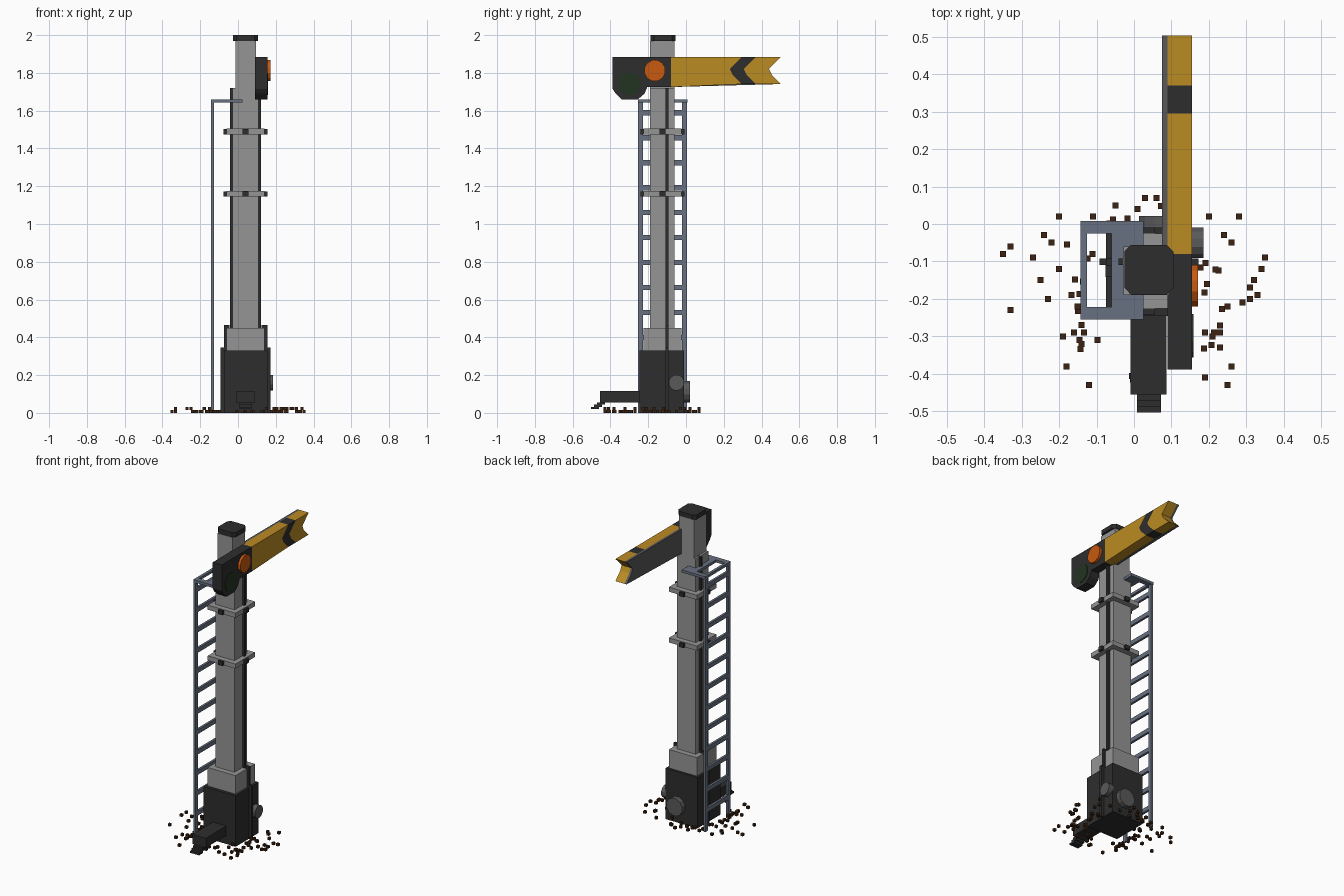
import bpy, bmesh, math, random
from mathutils import Matrix, Vector

if "Cube" in bpy.data.objects:
    bpy.data.objects.remove(bpy.data.objects["Cube"], do_unlink=True)


def material(name, rgb):
    m = bpy.data.materials.new(name)
    m.use_nodes = True
    m.diffuse_color = (*rgb, 1)
    bsdf = next(n for n in m.node_tree.nodes if n.type == 'BSDF_PRINCIPLED')
    bsdf.inputs["Base Color"].default_value = (*rgb, 1)
    bsdf.inputs["Roughness"].default_value = 0.8
    return m


LIGHT = material("light gray", (0.30, 0.30, 0.30))
GRAY = material("mid gray", (0.10, 0.10, 0.105))
CHARCOAL = material("charcoal", (0.027, 0.027, 0.027))
SLATE = material("slate blue", (0.14, 0.165, 0.22))
YELLOW = material("yellow", (0.50, 0.26, 0.017))
ORANGE = material("orange", (0.58, 0.10, 0.005))
GREEN = material("dark green", (0.016, 0.034, 0.016))
BROWN = material("brown", (0.045, 0.017, 0.006))
V = 0.016  # small block unit


def finish(name, bm, mat):
    bmesh.ops.recalc_face_normals(bm, faces=bm.faces)
    me = bpy.data.meshes.new(name)
    bm.to_mesh(me)
    bm.free()
    me.materials.append(mat)
    ob = bpy.data.objects.new(name, me)
    bpy.context.collection.objects.link(ob)
    return ob


def boxes(name, mat, *ranges):
    """Boxes given as (x0, x1, y0, y1, z0, z1), joined in one object."""
    bm = bmesh.new()
    for x0, x1, y0, y1, z0, z1 in ranges:
        m = (Matrix.Translation(((x0 + x1) / 2, (y0 + y1) / 2, (z0 + z1) / 2))
             @ Matrix.Diagonal((x1 - x0, y1 - y0, z1 - z0, 1)))
        bmesh.ops.create_cube(bm, size=1, matrix=m)
    return finish(name, bm, mat)


def prism(name, mat, profile, x0, x1):
    """Extrude a (y, z) outline from x0 to x1."""
    bm = bmesh.new()
    f = bm.faces.new([bm.verts.new((x0, y, z)) for y, z in profile])
    ext = bmesh.ops.extrude_face_region(bm, geom=[f])
    bmesh.ops.translate(bm, vec=(x1 - x0, 0, 0),
                        verts=[v for v in ext["geom"] if isinstance(v, bmesh.types.BMVert)])
    return finish(name, bm, mat)


def disc(name, mat, centre, radius, depth, axis):
    bm = bmesh.new()
    rot = Vector((0, 0, 1)).rotation_difference(Vector(axis)).to_matrix().to_4x4()
    bmesh.ops.create_cone(bm, cap_ends=True, segments=12, radius1=radius, radius2=radius,
                          depth=depth, matrix=Matrix.Translation(centre) @ rot
                          @ Matrix.Rotation(math.pi / 12, 4, 'Z'))
    return finish(name, bm, mat)


# Post, collar and base
boxes("base", CHARCOAL, (-0.075, 0.155, -0.245, -0.01, 0.0, 0.33))
boxes("collar", LIGHT, (-0.06, 0.14, -0.225, -0.025, 0.33, 0.45))
boxes("post", LIGHT, (-0.028, 0.108, -0.19, -0.06, 0.45, 1.72))
boxes("upper_post", LIGHT, (-0.014, 0.094, -0.19, -0.06, 1.72, 1.97))

# Cap with cut corners
bm = bmesh.new()
c, h, k = Vector((0.04, -0.122)), 0.066, 0.048
outline = [(h, k), (k, h), (-k, h), (-h, k), (-h, -k), (-k, -h), (k, -h), (h, -k)]
face = bm.faces.new([bm.verts.new((c.x + x, c.y + y, 1.97)) for x, y in outline])
ext = bmesh.ops.extrude_face_region(bm, geom=[face])
bmesh.ops.translate(bm, vec=(0, 0, 0.03),
                    verts=[v for v in ext["geom"] if isinstance(v, bmesh.types.BMVert)])
finish("cap", bm, CHARCOAL)

# Cables that step outward over collar and base on both sides
cable = []
for z0, z1, half in [(0, 0.345, 0.132), (0.33, 0.465, 0.115), (0.45, 1.72, 0.082)]:
    for s in (-1, 1):
        a, b = sorted((0.04 + s * (half - 0.03), 0.04 + s * half))
        cable.append((a, b, -0.109, -0.092, z0, z1))
boxes("side_cables", CHARCOAL, *cable)

# Clamp rings with a bolt on each face
for name, z in (("lower_clamp", 1.16), ("upper_clamp", 1.49)):
    boxes(name, LIGHT, (-0.06, 0.14, -0.225, -0.025, z - 0.015, z + 0.015))
    boxes(name + "_bolts", CHARCOAL,
          (-0.076, 0.156, -0.141, -0.109, z - 0.015, z + 0.012),
          (0.024, 0.056, -0.241, -0.009, z - 0.015, z + 0.012))

# Ladder with top platform
RAILS = ((-0.255, -0.228), (-0.022, 0.005))
boxes("ladder_rails", SLATE, *[(-0.143, -0.128, a, b, 0, 1.66) for a, b in RAILS])
boxes("ladder_rungs", SLATE, *[(-0.143, -0.128, -0.23, -0.02, z - 0.014, z + 0.014)
                               for z in [0.135 + 0.1322 * i for i in range(12)]])
boxes("ladder_platform", SLATE,
      (-0.143, 0.025, -0.255, -0.222, 1.643, 1.66),
      (-0.143, 0.025, -0.025, 0.008, 1.643, 1.66),
      (-0.143, -0.125, -0.23, -0.02, 1.643, 1.66),
      (-0.06, 0.025, -0.23, -0.02, 1.643, 1.66))

# Signal arm: stepped notch and chevron
Z0, ROWS = 1.725, 10


def steps(y):
    """Stepped V edge from bottom to top, pointing toward -y in the middle."""
    pts = []
    for i in range(ROWS):
        d = y - V * min(i, ROWS - 1 - i)
        for p in ((d, Z0 + i * V), (d, Z0 + (i + 1) * V)):
            if pts and abs(pts[-1][0] - p[0]) < 1e-6:
                pts.pop()
            pts.append(p)
    return pts


def band(left, right):
    return left + right[::-1]


tail = [(-0.08, Z0), (-0.08, Z0 + ROWS * V)]
prism("arm_inner", YELLOW, band(tail, steps(0.295)), 0.09, 0.155)
prism("arm_chevron", CHARCOAL, band(steps(0.295), steps(0.37)), 0.09, 0.155)
prism("arm_tip", YELLOW, band(steps(0.37), steps(0.503)), 0.09, 0.155)
prism("arm_backing", GRAY, band(tail, steps(0.503)), 0.075, 0.09)

# Signal head and lamps
prism("signal_head", CHARCOAL,
      [(-0.08, 1.725), (-0.08, 1.885), (-0.388, 1.885), (-0.388, 1.715), (-0.372, 1.69),
       (-0.34, 1.66), (-0.255, 1.66), (-0.22, 1.69), (-0.205, 1.725)], 0.09, 0.155)
disc("orange_lamp", ORANGE, (0.162, -0.165, 1.812), 0.057, 0.018, (1, 0, 0))
disc("green_lamp", GREEN, (0.156, -0.298, 1.742), 0.06, 0.005, (1, 0, 0))

# Base wheels and foot
disc("side_wheel", GRAY, (0.168, -0.05, 0.16), 0.042, 0.034, (1, 0, 0))
disc("back_wheel", GRAY, (0.07, 0.004, 0.112), 0.058, 0.034, (0, 1, 0))
boxes("foot", CHARCOAL, (-0.01, 0.087, -0.455, -0.24, 0.055, 0.117))
boxes("foot_tip", CHARCOAL, *[(0.008, 0.072, -0.503 + i * V, -0.46 + i * V,
                               0.02 + i * 0.012, 0.032 + i * 0.012) for i in range(4)])

# Ground debris: scattered small cubes
spots = [(0.35, -0.09), (0.34, -0.12), (0.32, -0.15), (0.33, -0.19), (0.31, -0.2), (0.31, -0.17),
         (0.28, 0.02), (0.24, -0.03), (0.26, -0.05), (0.2, 0.02), (0.25, -0.22), (0.29, -0.21),
         (0.21, -0.3), (0.23, -0.29), (0.23, -0.33), (0.26, -0.38), (0.19, -0.41), (0.25, -0.43),
         (-0.35, -0.08), (-0.33, -0.06), (-0.27, -0.09), (-0.24, -0.03), (-0.22, -0.05),
         (-0.2, 0.02), (-0.25, -0.15), (-0.23, -0.2), (-0.33, -0.23), (-0.2, -0.12),
         (-0.19, -0.3), (-0.16, -0.29), (-0.14, -0.27), (-0.14, -0.32), (-0.18, -0.38),
         (-0.12, -0.43), (-0.11, 0.02), (-0.05, 0.05), (0.01, 0.04), (0.03, 0.07), (0.06, 0.07)]
random.seed(4)
for i in range(45):
    a, r = random.uniform(0, math.tau), random.uniform(0.15, 0.24)
    spots.append((0.02 + r * math.cos(a), -0.18 + r * math.sin(a)))
boxes("ground_debris", BROWN, *[
    (x - V / 2, x + V / 2, y - V / 2, y + V / 2, z, z + V)
    for x, y in spots for z in [0.016 if random.random() < 0.2 else 0.0]])
